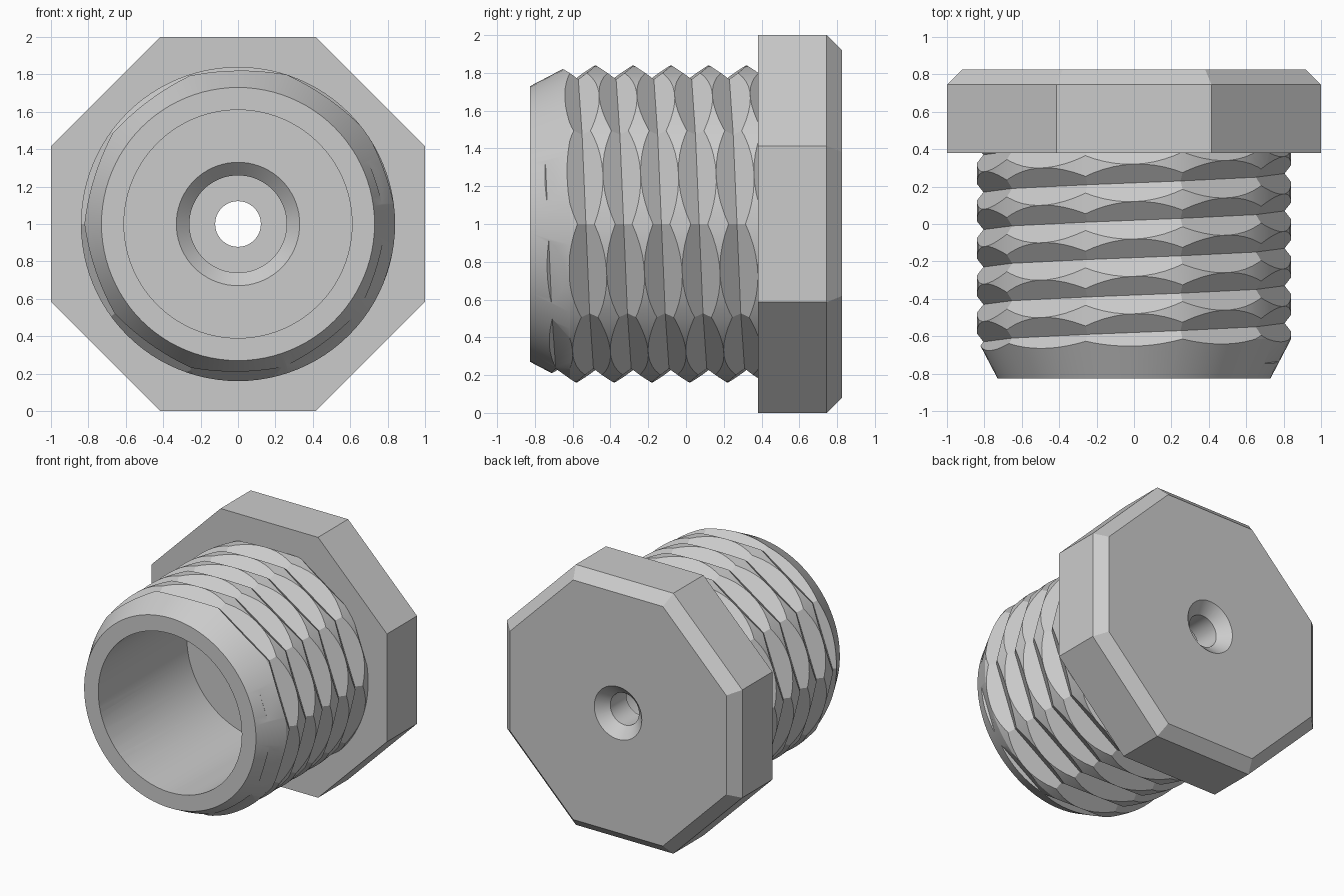
import bpy, bmesh, math
from mathutils import Matrix, Vector

cube = bpy.data.objects.get("Cube")
if cube:
    bpy.data.objects.remove(cube, do_unlink=True)

CENTRE = Vector((0, 0, 1))      # the part's axis runs along y through here
FRONT, BACK, SHOULDER = -0.825, 0.825, 0.38


def make_object(name, bm):
    bmesh.ops.recalc_face_normals(bm, faces=bm.faces)
    mesh = bpy.data.meshes.new(name)
    bm.to_mesh(mesh)
    bm.free()
    obj = bpy.data.objects.new(name, mesh)
    bpy.context.collection.objects.link(obj)
    return obj


def lathe(name, profile, steps, phase=0.0):
    """Revolve (radius, y) points around the axis."""
    bm = bmesh.new()
    verts = [bm.verts.new((r, y, 1)) for r, y in profile]
    for a, b in zip(verts, verts[1:]):
        bm.edges.new((a, b))
    bmesh.ops.rotate(bm, verts=verts, cent=CENTRE, matrix=Matrix.Rotation(phase, 3, 'Y'))
    bmesh.ops.spin(bm, geom=bm.verts[:] + bm.edges[:], cent=CENTRE, axis=(0, 1, 0),
                   angle=math.tau, steps=steps, use_merge=False)
    bmesh.ops.remove_doubles(bm, verts=bm.verts, dist=1e-4)
    return make_object(name, bm)


def helix(name, root, crest, pitch, sides, turns, start):
    """Solid V-thread bar with a fixed number of straight sides per turn."""
    bm = bmesh.new()

    def point(i, r, shift):
        a = (i + 0.5) * math.tau / sides
        return bm.verts.new((r * math.sin(a), start + shift + pitch * i / sides,
                             1 + r * math.cos(a)))

    count = sides * turns
    roots = [point(i, root, 0) for i in range(count + sides + 1)]
    crests = [point(i, crest, pitch / 2) for i in range(count + 1)]
    for i in range(count):
        j = i + sides
        bm.faces.new((roots[i], roots[i + 1], crests[i + 1], crests[i]))
        bm.faces.new((crests[i], crests[i + 1], roots[j + 1], roots[j]))
    # Close both ends with fans to the axis
    ends = [bm.verts.new((0, start, 1)), bm.verts.new((0, start + pitch * (turns + 1), 1))]
    for e in [e for e in bm.edges if e.is_boundary]:
        bm.faces.new((e.verts[0], e.verts[1], ends[e.verts[0].co.y > 0]))
    return make_object(name, bm)


def boolean(obj, other, operation):
    mod = obj.modifiers.new("combine", 'BOOLEAN')
    mod.operation, mod.object, mod.solver = operation, other, 'EXACT'
    bpy.ops.object.select_all(action='DESELECT')
    bpy.context.view_layer.objects.active = obj
    obj.select_set(True)
    bpy.ops.object.modifier_apply(modifier=mod.name)
    bpy.data.objects.remove(other, do_unlink=True)


# Threaded shank: ten-sided helix trimmed by a cylinder with a tapered nose
body = helix("threaded_bushing", 0.805, 0.883, 0.2, 10, 9, -1.17 - 0.01 + 0.01)
envelope = lathe("shank_envelope", [(0, FRONT), (0.73, FRONT), (0.84, -0.615),
                                    (0.84, 0.5), (0, 0.5)], 96)
boolean(body, envelope, 'INTERSECT')

# Octagonal head with a chamfered back
corner = 1 / math.cos(math.pi / 8)
head = lathe("octagonal_head", [(0, SHOULDER), (corner, SHOULDER), (corner, 0.745),
                                (corner * 0.92, BACK), (0, BACK)], 8, math.pi / 8)
boolean(body, head, 'UNION')

# Stepped bore, right through to the countersunk hole at the back
bore = lathe("bore_cutter", [(0, -1), (0.61, -1), (0.61, 0.25), (0.33, 0.25), (0.26, 0.32),
                             (0.26, 0.55), (0.122, 0.55), (0.122, 0.745), (0.302, 0.925),
                             (0, 0.925)], 72)
boolean(body, bore, 'DIFFERENCE')

# Plain grey material
grey = bpy.data.materials.new("plain_grey")
grey.use_nodes = True
colour = (0.6, 0.6, 0.6, 1)
grey.diffuse_color = colour
grey.node_tree.nodes["Principled BSDF"].inputs["Base Color"].default_value = colour
body.data.materials.clear()
body.data.materials.append(grey)

# Round surfaces smooth, thread flats and head crisp
bpy.ops.object.shade_smooth_by_angle(angle=math.radians(15))
